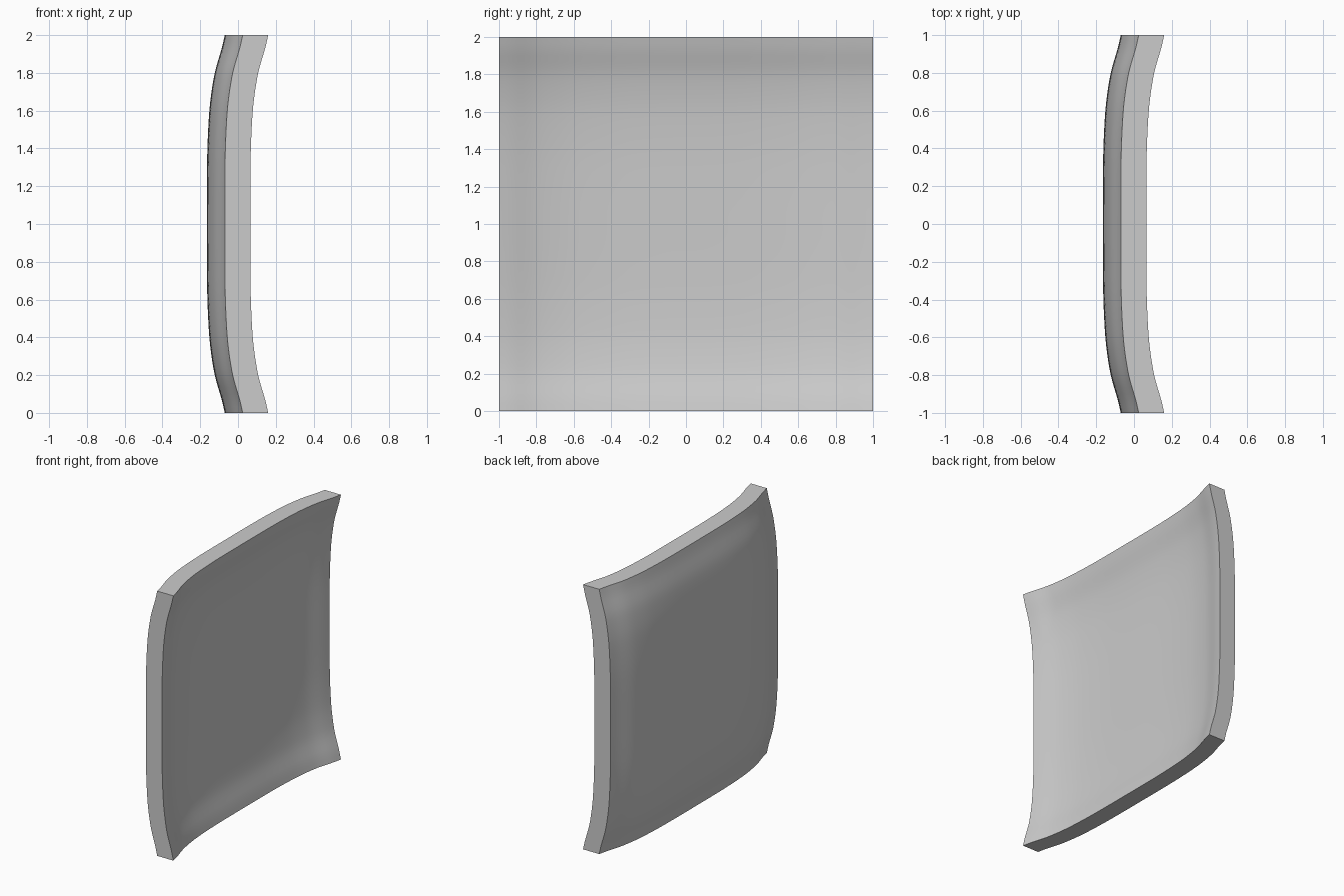
import bpy, bmesh, math
from mathutils import Vector

cube = bpy.data.objects.get("Cube")
if cube:
    bpy.data.objects.remove(cube, do_unlink=True)

FACE_X = -0.165    # middle of the convex face
RISE = 0.095       # how far each rim flares
THICKNESS = 0.135
SEGMENTS = 60
# Flare from the middle (0) to the rim (1)
FLARE = [(0, 0), (0.3, 0.01), (0.45, 0.05), (0.6, 0.14), (0.7, 0.26),
         (0.8, 0.44), (0.87, 0.64), (0.93, 0.83), (1, 1)]


def slope(i):
    a, b = FLARE[max(i - 1, 0)], FLARE[min(i + 1, len(FLARE) - 1)]
    return 0 if i == 0 else (b[1] - a[1]) / (b[0] - a[0])


def flare(t):
    """Smooth curve through the flare profile, mirrored about the middle."""
    t = min(abs(t), 1)
    i = next(k for k in range(len(FLARE) - 1) if t <= FLARE[k + 1][0])
    (t0, v0), (t1, v1) = FLARE[i], FLARE[i + 1]
    w = t1 - t0
    s = (t - t0) / w
    ease = s * s * (3 - 2 * s)
    return (v0 + (v1 - v0) * ease + w * s * (1 - s) ** 2 * slope(i)
            - w * s * s * (1 - s) * slope(i + 1))


# Dished square sheet, thickened into a panel
bm = bmesh.new()
bmesh.ops.create_grid(bm, x_segments=SEGMENTS, y_segments=SEGMENTS, size=1)
for v in bm.verts:
    y, z = v.co.x, v.co.y
    v.co = Vector((FACE_X + RISE * (flare(y) + flare(z)), y, z + 1))
result = bmesh.ops.extrude_face_region(bm, geom=bm.faces[:], use_keep_orig=True)
moved = [g for g in result["geom"] if isinstance(g, bmesh.types.BMVert)]
bmesh.ops.translate(bm, verts=moved, vec=(THICKNESS, 0, 0))
bmesh.ops.recalc_face_normals(bm, faces=bm.faces[:])
mesh = bpy.data.meshes.new("curved_panel")
bm.to_mesh(mesh)
bm.free()

panel = bpy.data.objects.new("curved_panel", mesh)
bpy.context.collection.objects.link(panel)

# Plain grey finish
grey = bpy.data.materials.new("plain_grey")
grey.use_nodes = True
colour = (0.6, 0.6, 0.6, 1)
grey.diffuse_color = colour
grey.node_tree.nodes["Principled BSDF"].inputs["Base Color"].default_value = colour
mesh.materials.append(grey)

# Smooth faces with crisp rims
bpy.ops.object.select_all(action='DESELECT')
panel.select_set(True)
bpy.context.view_layer.objects.active = panel
bpy.ops.object.shade_smooth_by_angle(angle=math.radians(35))
